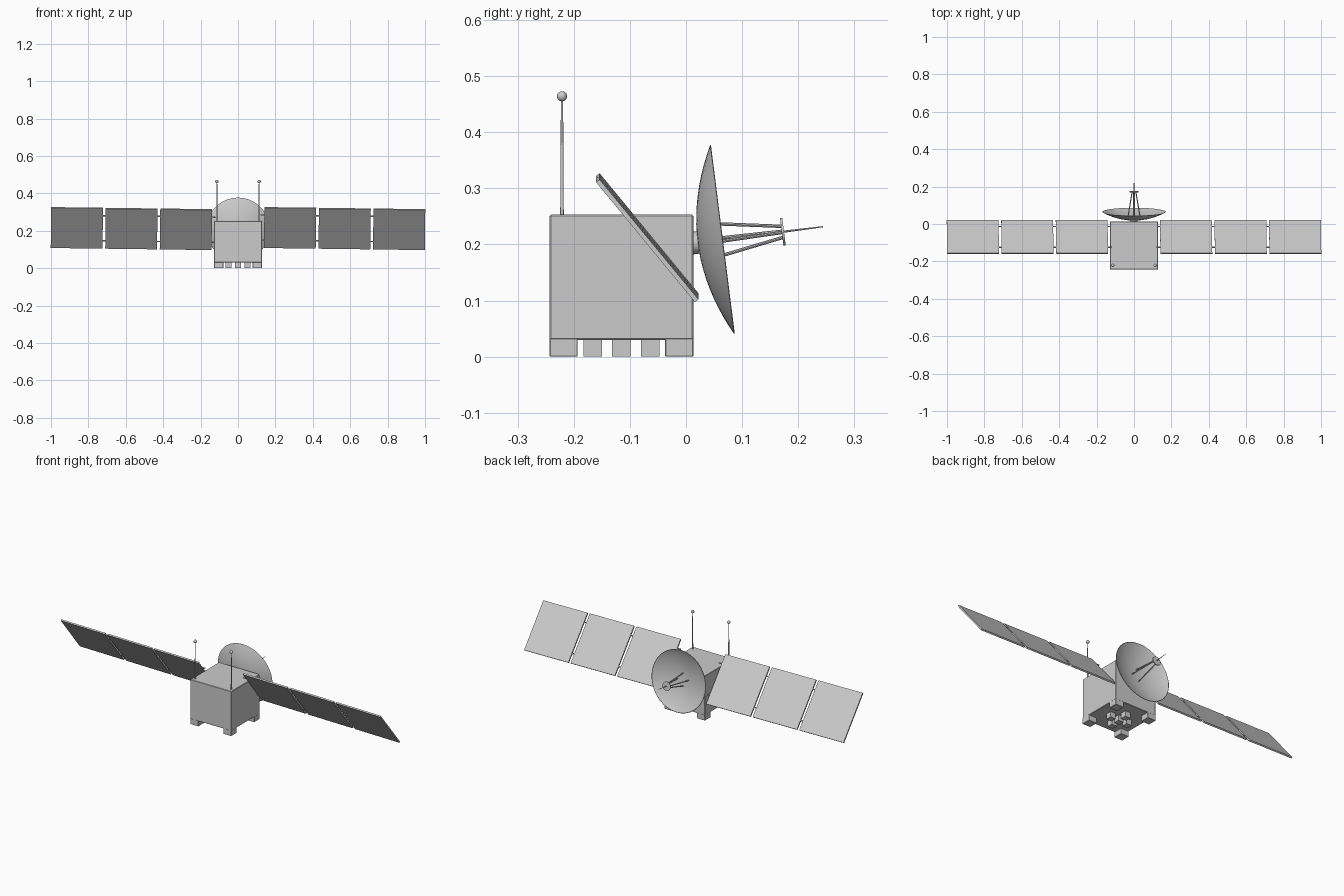
import bpy, bmesh, math
from mathutils import Matrix, Vector

if "Cube" in bpy.data.objects:
    bpy.data.objects.remove(bpy.data.objects["Cube"])


def make(name, bm, smooth=False):
    bmesh.ops.recalc_face_normals(bm, faces=bm.faces)
    me = bpy.data.meshes.new(name)
    bm.to_mesh(me)
    bm.free()
    ob = bpy.data.objects.new(name, me)
    bpy.context.collection.objects.link(ob)
    if smooth:
        bpy.ops.object.select_all(action='DESELECT')
        ob.select_set(True)
        bpy.context.view_layer.objects.active = ob
        bpy.ops.object.shade_smooth_by_angle(angle=math.radians(40))
    return ob


def box(name, center, size, frame=Matrix(), bevel=0):
    bm = bmesh.new()
    bmesh.ops.create_cube(bm, size=1, matrix=frame @ Matrix.Translation(center) @ Matrix.Diagonal((*size, 1)))
    ob = make(name, bm)
    if bevel:
        mod = ob.modifiers.new("edge_bevel", 'BEVEL')
        mod.width, mod.segments = bevel, 1
    return ob


def rod(name, a, b, r1, r2=None, frame=Matrix(), sides=12):
    a, b = frame @ Vector(a), frame @ Vector(b)
    d = b - a
    bm = bmesh.new()
    m = Matrix.Translation((a + b) / 2) @ d.to_track_quat('Z', 'Y').to_matrix().to_4x4()
    bmesh.ops.create_cone(bm, cap_ends=True, segments=sides, radius1=r1,
                          radius2=r1 if r2 is None else r2, depth=d.length, matrix=m)
    return make(name, bm, True)


# Body with four corner feet
CY = -0.115
box("body", (0, CY, 0.1415), (0.256, 0.256, 0.223), bevel=0.002)
for sx in (-1, 1):
    for sy in (-1, 1):
        box("corner_foot", (sx * 0.103, CY + sy * 0.103, 0.0165), (0.05, 0.05, 0.033), bevel=0.0015)

# Thruster blocks in a cross under the body
for i, j in ((0, 0), (1, 0), (-1, 0), (0, 1), (0, -1)):
    box("thruster_block", (i * 0.0515, CY + j * 0.0515, 0.016), (0.033, 0.033, 0.032))

# Whip aerials with ball tips
for sx in (-1, 1):
    x, y = sx * 0.113, -0.221
    rod("aerial_rod", (x, y, 0.25), (x, y, 0.46), 0.0032, 0.002)
    bm = bmesh.new()
    bmesh.ops.create_uvsphere(bm, u_segments=16, v_segments=10, radius=0.009,
                              matrix=Matrix.Translation((x, y, 0.464)))
    make("aerial_ball", bm, True)

# Solar wings: three tilted panels each, joined by two rods
for sx in (-1, 1):
    wing = (Matrix.Translation((sx * 0.57, -0.069, 0.212)) @ Matrix.Rotation(0.013, 4, 'Y')
            @ Matrix.Rotation(math.radians(-50.5), 4, 'X'))
    for k in (-1, 0, 1):
        box("solar_panel", (k * 0.2915, 0, 0), (0.277, 0.277, 0.008), wing)
    for v in (-0.087, 0.087):
        rod("wing_rod", (-sx * 0.45, v, 0), (sx * 0.16, v, 0), 0.0035, frame=wing)

# Dish: parabolic shell, local z is the dish axis and the rim lies at z = 0
R, DEPTH, SEG, RINGS = 0.17, 0.044, 36, 10
dish = Matrix.Translation((0, 0.0645, 0.209)) @ Matrix.Rotation(math.radians(-90 + 7.2), 4, 'X')


def dish_z(r):
    return -DEPTH * (1 - (r / R) ** 2)


bm = bmesh.new()
rows = []
for side, off in ((0, 0), (1, 0.004)):
    tip = bm.verts.new(dish @ Vector((0, 0, dish_z(0) + off)))
    prev = None
    for i in range(1, RINGS + 1):
        r = R * i / RINGS
        rr = r - (0.002 if side and i == RINGS else 0)
        z = dish_z(r) + off * (1 - 0.7 * i / RINGS)
        ring = [bm.verts.new(dish @ Vector((rr * math.cos(t), rr * math.sin(t), z)))
                for t in (2 * math.pi * s / SEG for s in range(SEG))]
        for s in range(SEG):
            n = (s + 1) % SEG
            if prev:
                bm.faces.new((prev[s], prev[n], ring[n], ring[s]))
            else:
                bm.faces.new((tip, ring[n], ring[s]))
        prev = ring
    rows.append(prev)
for s in range(SEG):
    n = (s + 1) % SEG
    bm.faces.new((rows[0][s], rows[0][n], rows[1][n], rows[1][s]))
make("dish", bm, True)

# Dish mount, feed struts, feed plate and feed needle
rod("dish_mount", (0, 0, -0.058), (0, 0, -0.042), 0.02, frame=dish)
for k in range(4):
    t = math.radians(90 * k + 6)
    c, s = math.cos(t), math.sin(t)
    rod("feed_strut", (0.035 * c, 0.035 * s, dish_z(0.035)), (0.01 * c, 0.01 * s, 0.108), 0.003, frame=dish, sides=8)
rod("feed_plate", (0, 0, 0.107), (0, 0, 0.111), 0.025, frame=dish, sides=24)
rod("feed_needle", (0, 0, 0.11), (0, 0, 0.181), 0.002, 0.001, frame=dish, sides=8)
